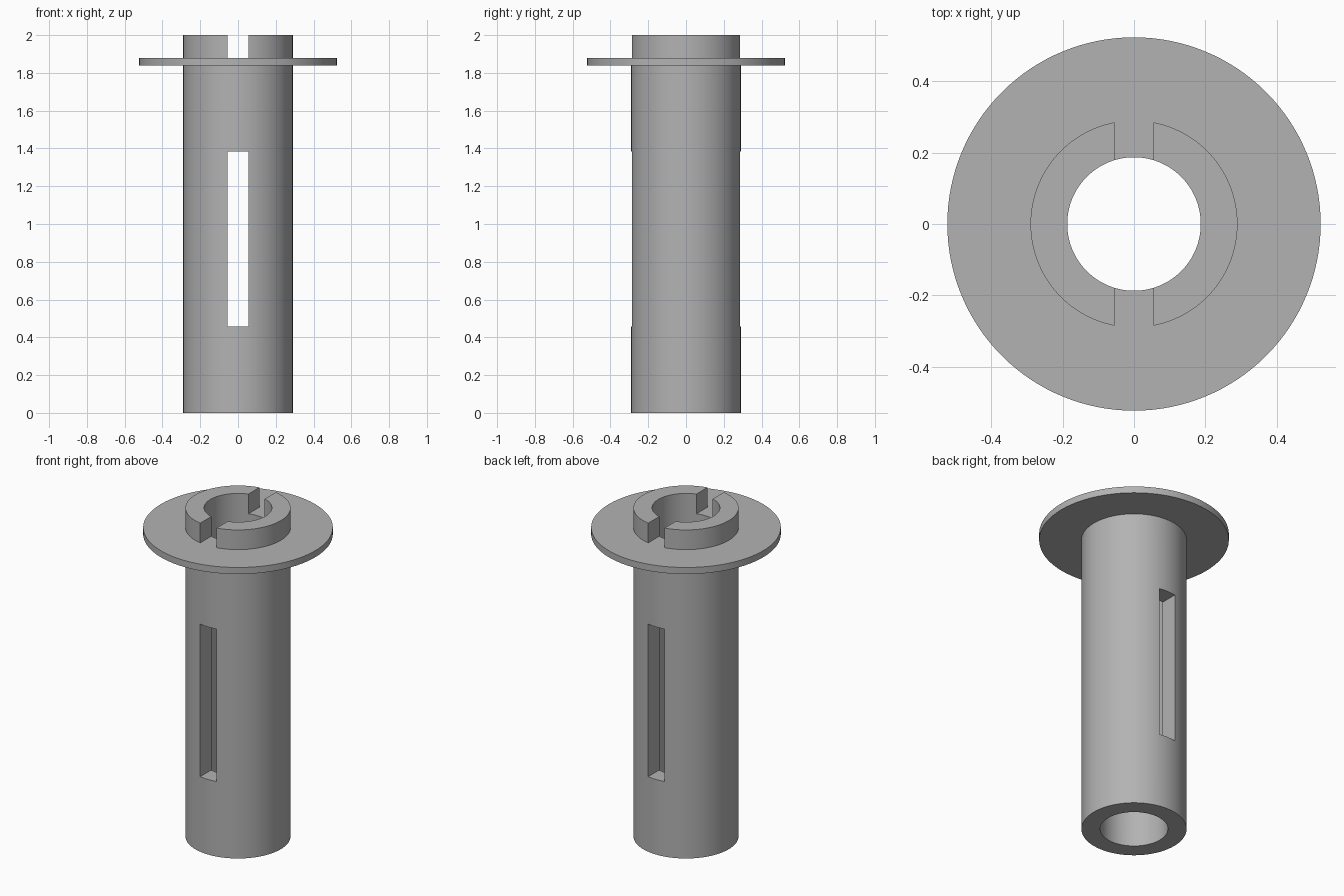
import bpy
import bmesh
import math
from mathutils import Matrix, Vector

cube = bpy.data.objects.get("Cube")
if cube:
    bpy.data.objects.remove(cube, do_unlink=True)

BORE, TUBE, FLANGE = 0.187, 0.29, 0.523
HEIGHT, FLANGE_LOW, FLANGE_TOP = 2.0, 1.84, 1.88
SLOT_WIDTH = 0.11
SIDES = 128

grey = bpy.data.materials.new("plain_grey")
grey.use_nodes = True
color = (0.45, 0.45, 0.45, 1)
grey.diffuse_color = color
grey.node_tree.nodes["Principled BSDF"].inputs["Base Color"].default_value = color


def add_object(name, bm):
    mesh = bpy.data.meshes.new(name)
    bmesh.ops.recalc_face_normals(bm, faces=bm.faces)
    bm.to_mesh(mesh)
    bm.free()
    mesh.materials.append(grey)
    obj = bpy.data.objects.new(name, mesh)
    bpy.context.collection.objects.link(obj)
    return obj


def lathe(name, profile):
    """Revolve a closed (radius, height) profile around z."""
    bm = bmesh.new()
    verts = [bm.verts.new((r, 0, z)) for r, z in profile]
    edges = [bm.edges.new((a, b)) for a, b in zip(verts, verts[1:] + verts[:1])]
    bmesh.ops.spin(bm, geom=verts + edges, cent=(0, 0, 0), axis=(0, 0, 1),
                   angle=math.tau, steps=SIDES, use_merge=True)
    bmesh.ops.remove_doubles(bm, verts=bm.verts, dist=1e-5)
    return add_object(name, bm)


def cut_slot(target, low, high):
    """Cut a slot from front to back through both walls."""
    bm = bmesh.new()
    size = Vector((SLOT_WIDTH, 0.8, high - low))
    bmesh.ops.create_cube(bm, size=1, matrix=Matrix.LocRotScale(
        Vector((0, 0, (low + high) / 2)), None, size))
    cutter = add_object("slot_cutter", bm)
    cutter.hide_render = True
    mod = target.modifiers.new("slot", "BOOLEAN")
    mod.operation = "DIFFERENCE"
    mod.solver = "EXACT"
    mod.object = cutter
    bpy.context.view_layer.objects.active = target
    bpy.ops.object.modifier_apply(modifier=mod.name)
    bpy.data.objects.remove(cutter, do_unlink=True)


# Hollow tube with a thin round flange near the top
body = lathe("flanged_sleeve", [
    (BORE, 0), (TUBE, 0), (TUBE, FLANGE_LOW), (FLANGE, FLANGE_LOW),
    (FLANGE, FLANGE_TOP), (TUBE, FLANGE_TOP), (TUBE, HEIGHT), (BORE, HEIGHT)])

# Long window in the shaft, and the notch across the collar
cut_slot(body, 0.457, 1.385)
cut_slot(body, FLANGE_TOP, HEIGHT + 0.1)

# Smooth curved walls, crisp rims
bpy.ops.object.select_all(action="DESELECT")
body.select_set(True)
bpy.context.view_layer.objects.active = body
bpy.ops.object.shade_smooth_by_angle(angle=math.radians(30))
